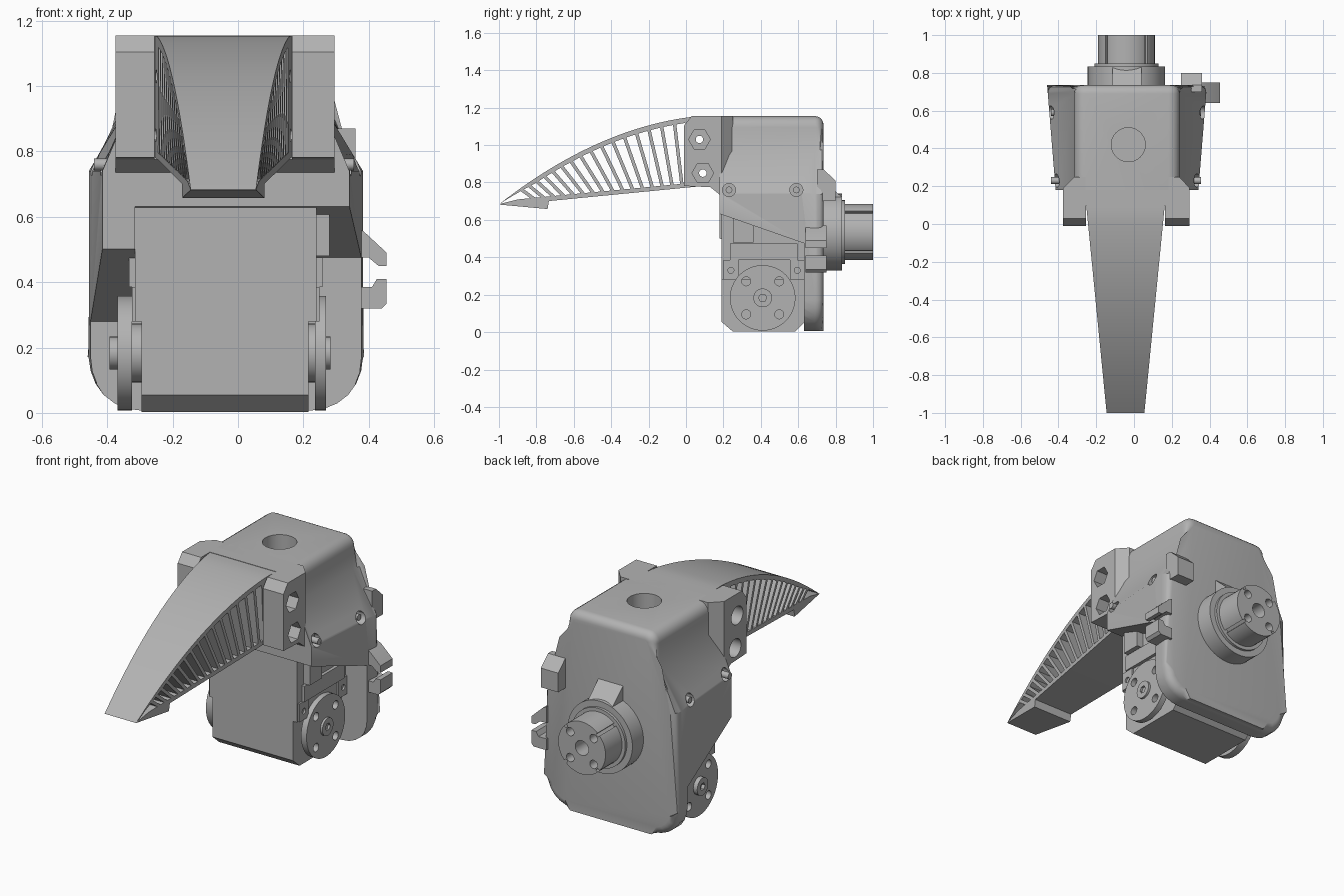
import bpy, bmesh
from math import sin, cos, pi, radians

if "Cube" in bpy.data.objects:
    bpy.data.objects.remove(bpy.data.objects["Cube"])

grey = bpy.data.materials.new("plain grey")
grey.use_nodes = True
grey.diffuse_color = (0.45, 0.45, 0.45, 1)
grey.node_tree.nodes["Principled BSDF"].inputs["Base Color"].default_value = (0.45, 0.45, 0.45, 1)

CX = -0.037          # middle of the housing
AXES = {"x": lambda p, t: (t, p[0], p[1]),
        "y": lambda p, t: (p[0], t, p[1]),
        "z": lambda p, t: (p[0], p[1], t)}


def prism(name, pts, a, b, axis="x", edit=None):
    """Extrude a profile from a to b along an axis."""
    bm = bmesh.new()
    put = AXES[axis]
    lo = [bm.verts.new(put(p, a)) for p in pts]
    hi = [bm.verts.new(put(p, b)) for p in pts]
    bm.faces.new(lo)
    bm.faces.new(hi[::-1])
    n = len(pts)
    for i in range(n):
        j = (i + 1) % n
        bm.faces.new((lo[i], hi[i], hi[j], lo[j]))
    if edit:
        edit(bm)
    bmesh.ops.recalc_face_normals(bm, faces=bm.faces)
    me = bpy.data.meshes.new(name)
    bm.to_mesh(me)
    bm.free()
    me.materials.append(grey)
    ob = bpy.data.objects.new(name, me)
    bpy.context.collection.objects.link(ob)
    return ob


def arc(u, v, r, a0=0, a1=360, n=6):
    return [(u + r * cos(radians(a0 + (a1 - a0) * i / n)),
             v + r * sin(radians(a0 + (a1 - a0) * i / n))) for i in range(n + 1)]


def disc(name, u, v, r, a, b, axis="x", n=40):
    return prism(name, arc(u, v, r, n=n)[:-1], a, b, axis)


def rect(u0, u1, v0, v1):
    return [(u0, v0), (u1, v0), (u1, v1), (u0, v1)]


def cut(ob, *cutters):
    for c in cutters:
        c.hide_render = True
        m = ob.modifiers.new("cut", "BOOLEAN")
        m.operation, m.solver, m.object = "DIFFERENCE", "EXACT", c
        bpy.context.view_layer.objects.active = ob
        bpy.ops.object.modifier_apply(modifier=m.name)
        bpy.data.objects.remove(c)


# Housing: shouldered outline, rounded bottom and back, narrower at the front
W, T, BACK, FRONT = 0.423, 0.28, 0.735, 0.18
half = (arc(W - 0.165, 0.172, 0.165, -90, 0) + [(W, 0.74), (T, 0.97)]
        + arc(T - 0.06, 1.095, 0.06, 0, 90, 4))
outline = [(CX + x, z) for x, z in half] + [(CX - x, z) for x, z in reversed(half)]


def shape_housing(bm):
    for v in bm.verts:
        if v.co.y < 0.3 and abs(v.co.x - CX) > 0.38:
            v.co.x = CX + (0.378 if v.co.x > CX else -0.378)
    rim = [e for e in bm.edges if all(v.co.y > 0.7 for v in e.verts)]
    bmesh.ops.bevel(bm, geom=rim, offset=0.045, segments=5, profile=0.5, affect="EDGES")


housing = prism("housing", outline, FRONT, BACK, "y", shape_housing)
under = lambda zf, zb: [(0.1, zf + 0.03), (0.63, zb), (0.63, -0.1), (0.1, -0.1)]
cut(housing,
    prism("under_cut", under(0.63, 0.475), -0.315, 0.6),
    prism("side_under_cut", under(0.51, 0.28), -0.6, -0.314),
    disc("top_hole", -0.03, 0.42, 0.09, 1.0, 1.3, "z"))
for y in (0.23, 0.59):
    cut(housing, disc("screw_hole", y, 0.76, 0.035, 0.3, 0.6, n=20),
        disc("screw_hole", y, 0.76, 0.035, -0.6, -0.37, n=20))
    for s in (0.335, -0.41):
        disc("screw", y, 0.76, 0.018, s - 0.03, s + 0.02, n=16)

# Rear tab and side clip hooks
prism("rear_tab", [(0.7, 0.7), (0.8, 0.7), (0.8, 0.81), (0.735, 0.87), (0.7, 0.87)], 0.25, 0.36)
prism("upper_hook", [(0.36, 0.57), (0.385, 0.555), (0.455, 0.49), (0.455, 0.45),
                     (0.43, 0.45), (0.4, 0.475), (0.36, 0.475)], 0.64, 0.75, "y")
prism("lower_hook", [(0.36, 0.32), (0.44, 0.32), (0.455, 0.335), (0.455, 0.41),
                     (0.425, 0.41), (0.41, 0.385), (0.36, 0.385)], 0.64, 0.75, "y")

# Output flange, wedge and shaft at the back
SX, SZ = -0.04, 0.535
disc("flange", SX, SZ, 0.205, 0.7, 0.835, "y", 56)
disc("collar", SX, SZ, 0.17, 0.8, 0.85, "y", 56)
prism("flange_wedge", [(0.7, 0.6), (0.83, 0.6), (0.83, 0.725), (0.735, 0.81), (0.7, 0.81)], -0.115, 0.04)
shaft = disc("output_shaft", SX, SZ, 0.15, 0.8, 1.0, "y", 56)
cut(shaft, disc("bore", SX, SZ, 0.042, 0.9, 1.1, "y", 24))
for k in range(4):
    a = pi / 4 + k * pi / 2
    c, s = cos(a), sin(a)
    groove = [(SX + c * r - s * w, SZ + s * r + c * w)
              for r, w in ((0.135, -0.009), (0.2, -0.009), (0.2, 0.009), (0.135, 0.009))]
    cut(shaft, disc("bolt_hole", SX + 0.105 * c, SZ + 0.105 * s, 0.024, 0.93, 1.1, "y", 20),
        prism("groove", groove, 0.85, 1.1, "y"))

# Motor body with chamfered bottom and wider upper case
prism("motor_body", [(0.19, 0.055), (0.25, 0.003), (0.585, 0.003), (0.635, 0.055),
                     (0.635, 0.5), (0.19, 0.5)], -0.295, 0.215)
prism("motor_upper_case", rect(0.19, 0.64, 0.28, 0.63), -0.315, 0.24)
for s, face in ((1, 0.24), (-1, -0.315)):
    prism("side_rail", rect(0.235, 0.595, 0.385, 0.475), face - s * 0.03, face + s * 0.018)
    for y in (0.2, 0.555):
        lug = prism("mount_lug", rect(y, y + 0.08, 0.28, 0.385), face - s * 0.03, face + s * 0.01)
        cut(lug, disc("lug_hole", y + 0.04, 0.33, 0.016, face - s * 0.005, face + s * 0.1, n=16))
prism("side_block", rect(0.25, 0.36, 0.48, 0.62), 0.22, 0.28)

# Round horns on both sides of the motor
HY, HZ = 0.41, 0.183
for a, b, hub, inner in ((0.235, 0.27, 0.283, 0.2), (-0.325, -0.368, -0.393, -0.28)):
    horn = disc("horn", HY, HZ, 0.175, a, b, n=56)
    for k in range(4):
        t = pi / 4 + k * pi / 2
        cut(horn, disc("horn_hole", HY + 0.125 * cos(t), HZ + 0.125 * sin(t), 0.024, a - 0.05, a + 0.1, n=20)
            if a > 0 else
            disc("horn_hole", HY + 0.125 * cos(t), HZ + 0.125 * sin(t), 0.024, a - 0.1, a + 0.05, n=20))
    boss = disc("horn_boss", HY, HZ, 0.05, inner, hub, n=32)
    cut(boss, disc("boss_hole", HY, HZ, 0.022, hub - 0.02, hub + 0.02, n=6))
    disc("horn_spacer", HY, HZ, 0.09, inner, a, n=32)

# Front bracket with a recess for the blade
bracket = prism("front_bracket", [
    (-0.375, -0.01), (-0.375, 0.19), (-0.315, 0.25), (0.24, 0.25), (0.295, 0.19),
    (0.295, -0.01), (0.165, -0.01), (0.165, 0.11), (-0.255, 0.11), (-0.255, -0.01)],
    0.735, 1.155, "z")
cut(bracket,
    prism("top_chamfer", [(-0.05, 1.055), (-0.05, 1.2), (0.066, 1.2)], -1, 1),
    prism("bottom_chamfer", [(-0.1, 0.7), (-0.1, 0.785), (0.13, 0.775), (0.18, 0.735), (0.18, 0.7)], -1, 1))


# Blade: parts are swept across and tapered towards the tip
def taper(bm):
    for v in bm.verts:
        w = 0.1 + 0.109 * (v.co.y + 1) / 1.11
        v.co.x = -0.045 + w * v.co.x


def blade(name, pts):
    return prism(name, pts, -1, 1, "x", taper)


def top(y):
    t = max(0.0, 0.05 - y)
    return 1.153 - 0.1116 * t - 0.32 * t * t


def floor(y):
    return 0.795 + 0.095 * y


ys = [0.11 - 1.11 * i / 28 for i in range(29)]
blade("blade_skin", [(y, top(y)) for y in ys]
      + [(y, top(y) - 0.028 * min(1, (y + 1) * 5)) for y in reversed(ys[:-1])])
blade("blade_floor", [(0.11, floor(0) - 0.012), (0.11, floor(0)), (0, floor(0)),
                      (-0.9, floor(-0.9)), (-1, 0.684), (-0.74, 0.7)])
blade("blade_foot", [(-1, 0.682), (-0.74, 0.658), (-0.732, 0.705), (-0.9, 0.708)])
root = blade("blade_root", [(0.01, floor(0) - 0.012), (0.11, 0.785), (0.11, 1.15), (-0.005, 1.14)])

# Ribs lean further forward towards the tip
RIBS = 16
for i in range(RIBS):
    f = (i + 0.6) / RIBS
    y0, a = 0.01 - 0.84 * f, radians(5 + 50 * f)
    z0, d = floor(y0) - 0.008, 0.0
    while z0 + d * cos(a) < top(y0 - d * sin(a)) - 0.012:
        d += 0.004
    y1, z1, h = y0 - d * sin(a), z0 + d * cos(a), 0.009
    u, v = h * cos(a), h * sin(a)
    blade("blade_rib", [(y0 - u, z0 - v), (y0 + u, z0 + v), (y1 + u, z1 + v), (y1 - u, z1 - v)])

# Bolt holes through bracket and blade root, hexagonal pockets on the left
for y, z in ((0.072, 1.03), (0.09, 0.85)):
    cut(root, disc("bolt_hole", y, z, 0.02, -1, 1, n=20))
    cut(bracket, disc("bolt_hole", y, z, 0.02, -1, 1, n=20),
        disc("nut_pocket", y, z, 0.058, 0.22, 0.5, n=6),
        disc("bolt_pocket", y, z, 0.052, -0.5, -0.31, n=28))

# Smooth the curved faces, keep edges sharp
bpy.ops.object.select_all(action="DESELECT")
for ob in bpy.context.scene.objects:
    if ob.type == "MESH" and grey.name in ob.data.materials:
        ob.select_set(True)
        bpy.context.view_layer.objects.active = ob
bpy.ops.object.shade_smooth_by_angle(angle=radians(30))
